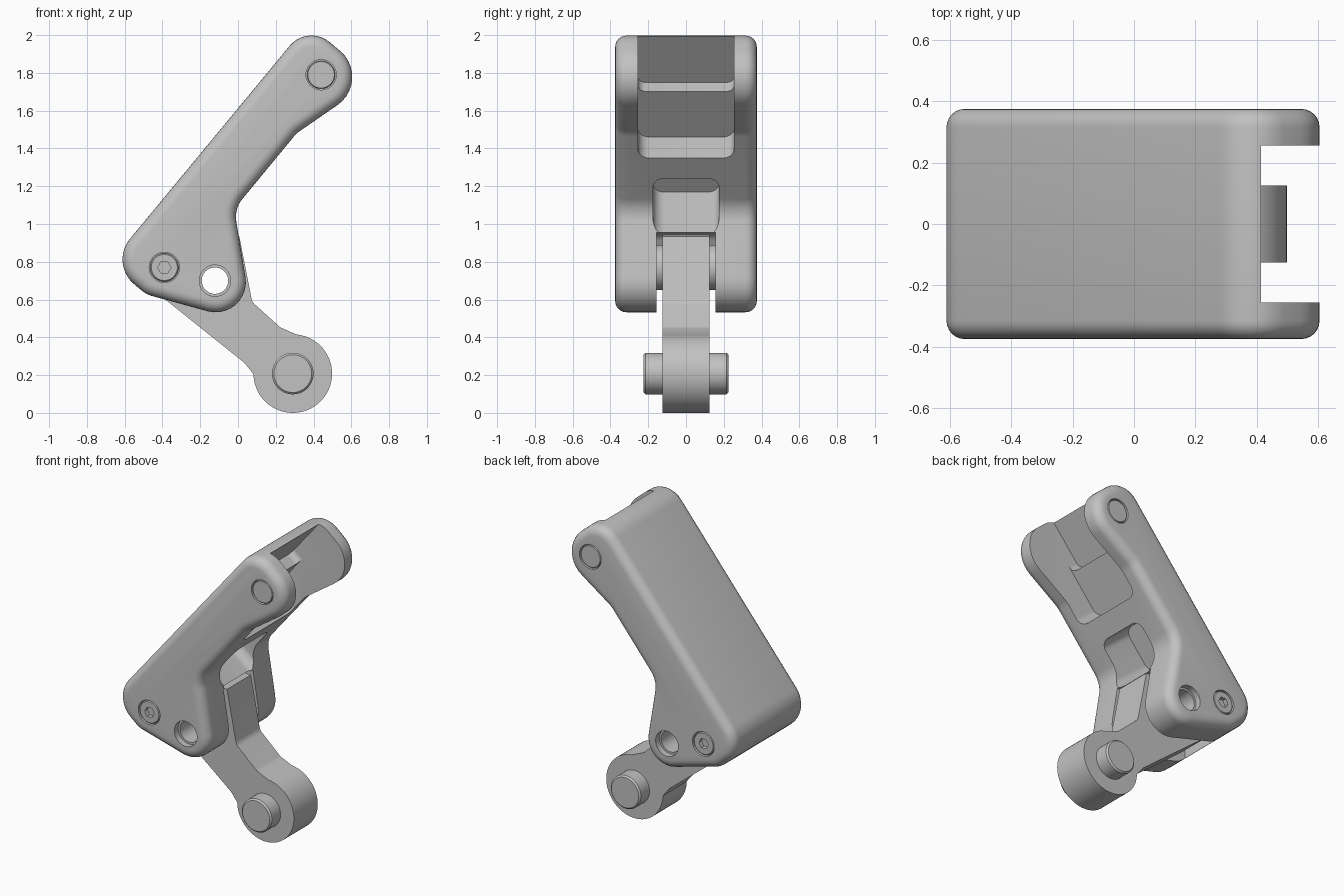
import bpy, bmesh
from math import sin, cos, tan, pi
from mathutils import Vector

cube = bpy.data.objects.get("Cube")
if cube:
    bpy.data.objects.remove(cube, do_unlink=True)

metal = bpy.data.materials.new("plain grey")
metal.use_nodes = True
GREY = (0.54, 0.54, 0.54, 1)
metal.diffuse_color = GREY
metal.node_tree.nodes["Principled BSDF"].inputs["Base Color"].default_value = GREY


def rounded(corners, steps=8):
    """Outline from (x, y, radius) corners, each one filleted."""
    out = []
    for i, (x, y, r) in enumerate(corners):
        p = Vector((x, y))
        if r == 0:
            out.append(p)
            continue
        a = (Vector(corners[i - 1][:2]) - p).normalized()
        b = (Vector(corners[(i + 1) % len(corners)][:2]) - p).normalized()
        half = a.angle(b) / 2
        centre = p + (a + b).normalized() * r / sin(half)
        start = (p + a * r / tan(half) - centre).normalized()
        end = (p + b * r / tan(half) - centre).normalized()
        out += [centre + start.slerp(end, k / steps).normalized() * r
                for k in range(steps + 1)]
    return out


def inset(outline, d):
    """Move a clockwise outline inward by d."""
    n = len(outline)
    res = []
    for i, p in enumerate(outline):
        t = (outline[(i + 1) % n] - outline[i - 1]).normalized()
        res.append(p + Vector((t.y, -t.x)) * d)
    return res


def loft(name, loops):
    bm = bmesh.new()
    rings = [[bm.verts.new(p) for p in loop] for loop in loops]
    n = len(rings[0])
    for lo, hi in zip(rings, rings[1:]):
        for i in range(n):
            j = (i + 1) % n
            bm.faces.new((lo[i], lo[j], hi[j], hi[i]))
    bm.faces.new(rings[0])
    bm.faces.new(rings[-1])
    bmesh.ops.recalc_face_normals(bm, faces=bm.faces)
    mesh = bpy.data.meshes.new(name)
    bm.to_mesh(mesh)
    bm.free()
    obj = bpy.data.objects.new(name, mesh)
    bpy.context.collection.objects.link(obj)
    mesh.materials.append(metal)
    return obj


def slab(name, outline, y0, y1):
    return loft(name, [[(p.x, y, p.y) for p in outline] for y in (y0, y1)])


def turned(name, centre, profile, sides=40):
    """Round part along y from (y, radius) pairs."""
    return loft(name, [[(centre[0] + r * cos(2 * pi * k / sides), y,
                         centre[1] + r * sin(2 * pi * k / sides))
                        for k in range(sides)] for y, r in profile])


def combine(obj, other, operation="DIFFERENCE"):
    other.hide_render = True
    mod = obj.modifiers.new("combine", "BOOLEAN")
    mod.operation, mod.object, mod.solver = operation, other, "EXACT"
    bpy.context.view_layer.objects.active = obj
    bpy.ops.object.modifier_apply(modifier=mod.name)
    bpy.data.objects.remove(other, do_unlink=True)


# Frame of the long sloping back: U runs along it, N points into the body
ORIGIN = Vector((-0.574, 0, 0.92))
U = Vector((0.638, 0, 0.770))
N = Vector((0.770, 0, -0.638))


def pocket(u0, u1, half_width, depth, radius):
    """Round-cornered pocket whose floor lies at the given depth."""
    w = half_width
    shape = rounded([(u0, -w, radius), (u0, w, radius), (u1, w, radius), (u1, -w, radius)])
    return loft("pocket_cutter", [[ORIGIN + U * p.x + N * n + Vector((0, p.y, 0))
                                   for p in shape] for n in (depth, 1.0)])


TOP_PIN, SCREW, HOLE, RING = (0.44, 1.79), (-0.39, 0.77), (-0.122, 0.70), (0.29, 0.208)
HALF, EDGE = 0.375, 0.06

# Body: bent plate shape with softly rounded rims
profile = rounded([(0.37, 2.06, 0.15), (0.721, 1.764, 0.18), (0.31, 1.48, 0.15),
                   (-0.02, 1.08, 0.15), (0.08, 0.472, 0.16), (-0.485, 0.627, 0.15),
                   (-0.68, 0.791, 0.17)], 10)
layers = []
for k in range(7):
    a = k / 6 * pi / 2
    layers.append((HALF - EDGE + EDGE * sin(a), EDGE * (1 - cos(a))))
layers = [(-y, d) for y, d in reversed(layers)] + layers
body = loft("body", [[(p.x, y, p.y) for p in inset(profile, d)] for y, d in layers])

# Pockets between the ears and in the bend
combine(body, pocket(1.14, 1.9, 0.255, 0.075, 0.04))
combine(body, pocket(0.826, 1.9, 0.255, 0.15, 0.06))
combine(body, pocket(0.385, 0.685, 0.175, 0.075, 0.06))

# Slot for the link
slot = rounded([(-0.53, 0.45, 0), (-0.53, 0.74, 0.05), (-0.42, 0.955, 0.08),
                (0.25, 0.955, 0), (0.25, 0.45, 0)])
combine(body, slab("slot_cutter", slot, -0.155, 0.155))

# Holes and pin seats
combine(body, turned("hole_cutter", HOLE, [(-1, 0.07), (1, 0.07)]))
for s in (-1, 1):
    combine(body, turned("counterbore_cutter", HOLE, [(s * 0.335, 0.083), (s, 0.083)]))
    for seat in (TOP_PIN, SCREW):
        combine(body, turned("seat_cutter", seat, [(s * 0.345, 0.08), (s, 0.08)]))

# Link: crank plate with an eye
plate = rounded([(0.086, 0.2, 0), (0.035, 0.264, 0.05), (-0.571, 0.749, 0.12),
                 (-0.409, 0.945, 0.12), (0.007, 0.935, 0), (0.075, 0.587, 0.06),
                 (0.225, 0.452, 0.05), (0.31, 0.415, 0), (0.29, 0.25, 0)])
link = slab("link", plate, -0.125, 0.125)
combine(link, turned("link_eye", RING, [(-0.125, 0.208), (0.125, 0.208)], 64), "UNION")
combine(link, turned("hole_cutter", HOLE, [(-1, 0.072), (1, 0.072)]))

# Pin through the eye of the link
parts = [body, link, turned("eye_pin", RING, [(-0.225, 0.1), (-0.215, 0.11),
                                              (0.215, 0.11), (0.225, 0.1)])]

# Pins, socket screws and spacers on both sides
for s, side in ((-1, "front"), (1, "back")):
    parts.append(turned(side + "_top_pin", TOP_PIN,
                        [(s * 0.335, 0.074), (s * 0.368, 0.074), (s * 0.372, 0.07)]))
    screw = turned(side + "_screw", SCREW,
                   [(s * 0.335, 0.075), (s * 0.366, 0.075), (s * 0.372, 0.069)])
    combine(screw, turned("hex_cutter", SCREW, [(s * 0.345, 0.035), (s, 0.035)], 6))
    parts.append(screw)
    parts.append(turned(side + "_spacer", SCREW, [(s * 0.12, 0.12), (s * 0.157, 0.12)]))

# Smooth rounded faces, keep hard edges
for obj in parts:
    bpy.ops.object.select_all(action="DESELECT")
    obj.select_set(True)
    bpy.context.view_layer.objects.active = obj
    bpy.ops.object.shade_smooth_by_angle(angle=0.5)
